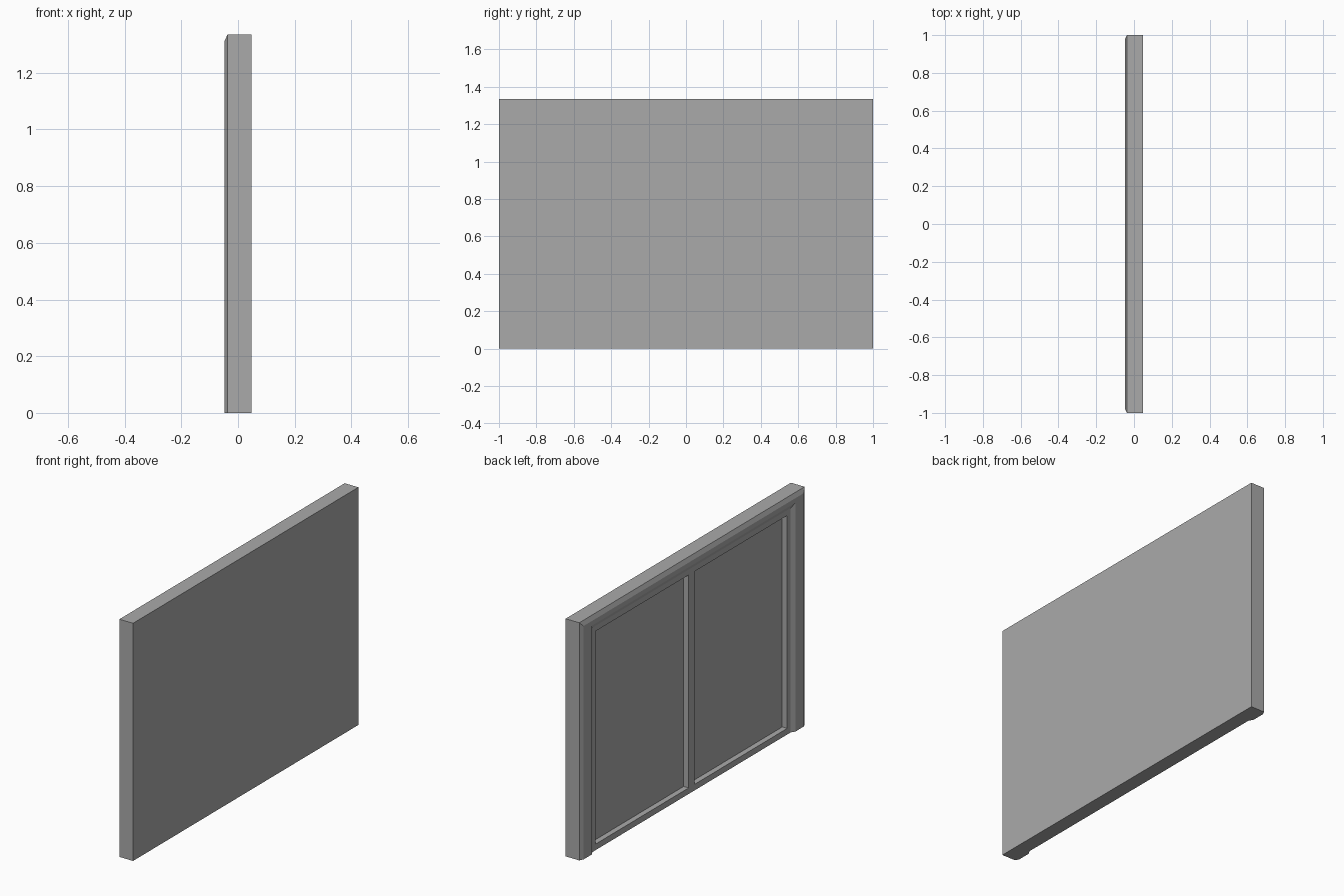
import bpy
import bmesh

cube = bpy.data.objects.get("Cube")
if cube:
    bpy.data.objects.remove(cube, do_unlink=True)

HEIGHT = 1.335
BACK = 0.048       # flat rear of the panel
PANE = -0.003      # recessed pane surface
FRAME = -0.034     # face of the sash frame

grey = bpy.data.materials.new("plain_grey")
grey.use_nodes = True
grey.diffuse_color = (0.4, 0.4, 0.4, 1)
grey.node_tree.nodes["Principled BSDF"].inputs["Base Color"].default_value = (0.4, 0.4, 0.4, 1)


def finish(name, bm):
    bmesh.ops.recalc_face_normals(bm, faces=bm.faces)
    mesh = bpy.data.meshes.new(name)
    bm.to_mesh(mesh)
    bm.free()
    mesh.materials.append(grey)
    obj = bpy.data.objects.new(name, mesh)
    bpy.context.collection.objects.link(obj)
    return obj


def box(name, xs, ys, zs):
    bm = bmesh.new()
    bmesh.ops.create_cube(bm, size=1)
    for v in bm.verts:
        for axis, (low, high) in enumerate((xs, ys, zs)):
            v.co[axis] = low if v.co[axis] < 0 else high
    return finish(name, bm)


# Solid backing with the pane surface on its left face
box("backing_panel", (PANE, BACK), (-1, 1), (0, HEIGHT))

# Sash frame: two stiles, top and bottom rails, centre mullion
DEPTH = (FRAME, PANE)
SILL, HEAD = 0.034, HEIGHT - 0.105
box("left_stile", DEPTH, (0.85, 0.88), (0, HEIGHT - 0.075))
box("right_stile", DEPTH, (-0.88, -0.85), (0, HEIGHT - 0.075))
box("top_rail", DEPTH, (-0.85, 0.85), (HEAD, HEIGHT - 0.075))
box("bottom_rail", DEPTH, (-0.85, 0.85), (0, SILL))
box("centre_mullion", DEPTH, (-0.025, 0.025), (SILL, HEAD))

# Bevelled casing: (side inset, top inset, x) swept up, across and down
profile = [(0, 0, PANE), (0, 0, -0.037), (0.022, 0.024, -0.048),
           (0.097, 0.05, -0.048), (0.12, 0.075, FRAME), (0.12, 0.075, PANE)]
bm = bmesh.new()
sections = []
for side, at_top in ((1, False), (1, True), (-1, True), (-1, False)):
    sections.append([bm.verts.new((x, side * (1 - inset), HEIGHT - drop if at_top else 0))
                     for inset, drop, x in profile])
for a, b in zip(sections, sections[1:]):
    for i in range(len(profile)):
        j = (i + 1) % len(profile)
        bm.faces.new((a[i], a[j], b[j], b[i]))
bm.faces.new(sections[0])
bm.faces.new(sections[-1])
finish("casing", bm)
